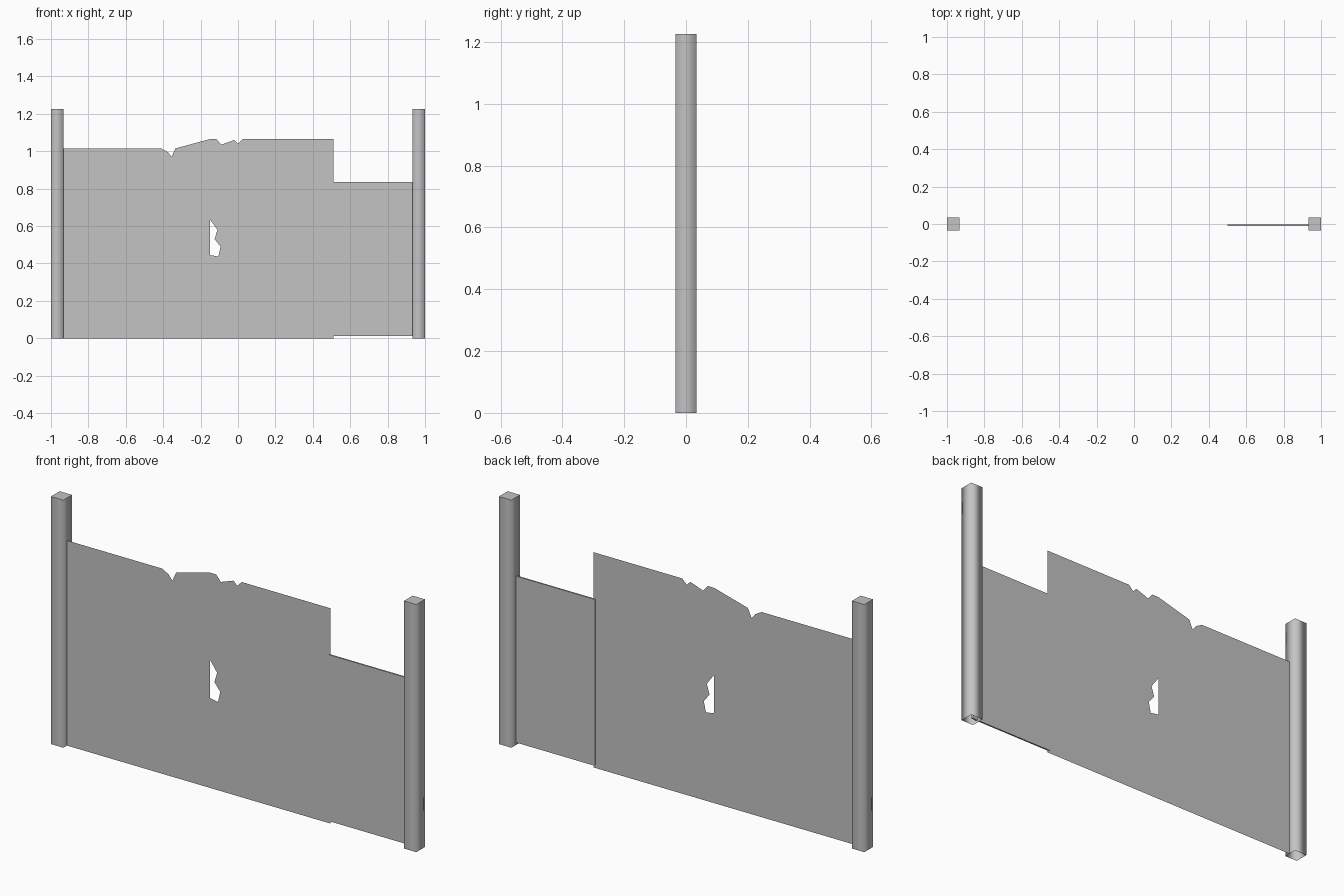
import bpy, bmesh

cube = bpy.data.objects.get("Cube")
if cube:
    bpy.data.objects.remove(cube, do_unlink=True)

GREY = (0.55, 0.55, 0.55, 1)
grey = bpy.data.materials.new("plain grey")
grey.use_nodes = True
grey.diffuse_color = GREY
grey.node_tree.nodes["Principled BSDF"].inputs["Base Color"].default_value = GREY


def finish(name, bm):
    mesh = bpy.data.meshes.new(name)
    bm.to_mesh(mesh)
    bm.free()
    mesh.materials.append(grey)
    obj = bpy.data.objects.new(name, mesh)
    bpy.context.collection.objects.link(obj)
    return obj


def box(name, low, high, open_bottom=False):
    bm = bmesh.new()
    bmesh.ops.create_cube(bm, size=1)
    for v in bm.verts:
        v.co = [a + (c + 0.5) * (b - a) for a, b, c in zip(low, high, v.co)]
    if open_bottom:
        base = [f for f in bm.faces if f.normal.z < -0.9]
        bmesh.ops.delete(bm, geom=base, context="FACES_ONLY")
        # Soft shaded sides below a crisp cap
        for f in bm.faces:
            f.smooth = True
        for e in bm.edges:
            if all(v.co.z > high[2] - 0.01 for v in e.verts):
                e.smooth = False
    return finish(name, bm)


# Hollow posts at both ends
HALF = 0.034
for name, x in (("right_post", -1 + HALF), ("left_post", 1 - HALF)):
    box(name, (x - HALF, -HALF, 0), (x + HALF, HALF, 1.225), open_bottom=True)

# Lower thin board beside the left post
box("short_board", (0.5, -0.01, 0.012), (0.96, -0.002, 0.835))

# Torn sheet with a ragged top edge and a hole
outline = [(-0.94, 0), (0.51, 0), (0.51, 1.065), (0.025, 1.065), (0, 1.04),
           (-0.02, 1.06), (-0.09, 1.035), (-0.115, 1.065), (-0.15, 1.065),
           (-0.335, 1.015), (-0.355, 0.97), (-0.375, 0.995), (-0.41, 1.015),
           (-0.94, 1.015)]
hole = [(-0.15, 0.635), (-0.11, 0.58), (-0.125, 0.53), (-0.093, 0.49),
        (-0.105, 0.437), (-0.15, 0.445)]
bm = bmesh.new()
edges = []
for loop in (outline, hole):
    verts = [bm.verts.new((x, -0.006, z)) for x, z in loop]
    edges += [bm.edges.new((a, b)) for a, b in zip(verts, verts[1:] + verts[:1])]
bmesh.ops.triangle_fill(bm, edges=edges, use_beauty=True, normal=(0, -1, 0))
bm.normal_update()
for f in bm.faces:
    if f.normal.y > 0:
        f.normal_flip()
finish("torn_panel", bm)
